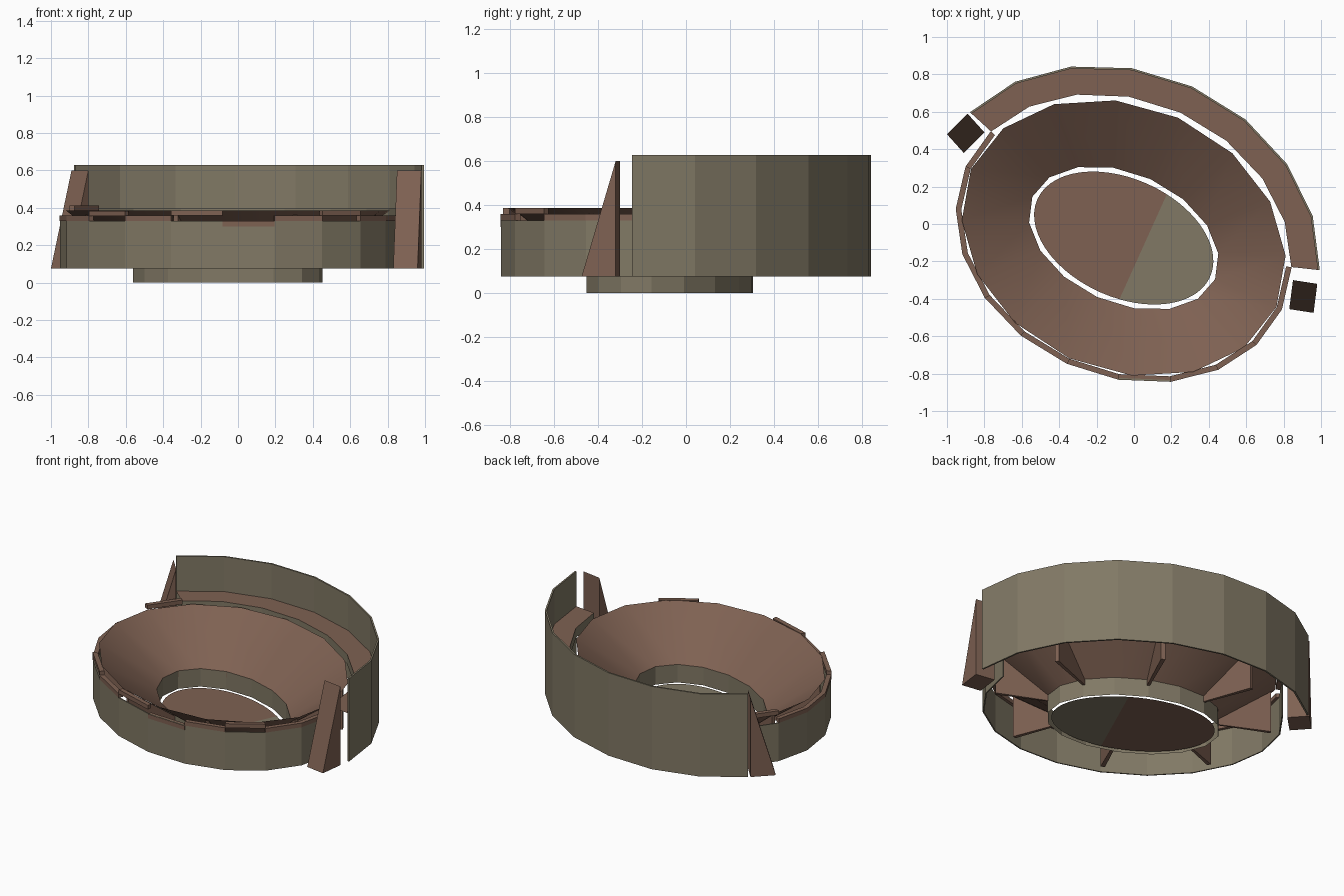
import bpy
from math import radians, sin, cos

if "Cube" in bpy.data.objects:
    bpy.data.objects.remove(bpy.data.objects["Cube"])

A, B, PHI = 0.926, 0.736, radians(-24.3)   # main ellipse of the plan
CX, CY = -0.055, -0.075


def material(name, rgb):
    m = bpy.data.materials.new(name)
    m.diffuse_color = (*rgb, 1)
    m.use_nodes = True
    m.node_tree.nodes["Principled BSDF"].inputs["Base Color"].default_value = m.diffuse_color
    return m


BROWN = material("brown", (0.21, 0.12, 0.085))
STONE = material("stone", (0.22, 0.19, 0.13))


def point(deg, off, z):
    """Point on the plan ellipse grown by off."""
    t = radians(deg)
    x, y = (A + off) * cos(t), (B + off) * sin(t)
    return (CX + x * cos(PHI) - y * sin(PHI), CY + x * sin(PHI) + y * cos(PHI), z)


def make(name, verts, faces, mat):
    me = bpy.data.meshes.new(name)
    me.from_pydata(verts, [], faces)
    me.materials.append(mat)
    ob = bpy.data.objects.new(name, me)
    bpy.context.collection.objects.link(ob)
    return ob


def sweep(name, profile, start, end, step, mat, solid=False):
    """Carry an (offset, z) profile round the ellipse; solid closes the profile."""
    full = end - start == 360
    n = round((end - start) / step) + (0 if full else 1)
    p = len(profile)
    verts = [point(start + i * step, o, z) for i in range(n) for o, z in profile]
    faces = []
    for i in range(n if full else n - 1):
        j = (i + 1) % n
        for k in range(p if solid else p - 1):
            m = (k + 1) % p
            faces.append((i * p + k, j * p + k, j * p + m, i * p + m))
    if solid and not full:
        faces += [tuple(range(p)), tuple(range(n * p - 1, (n - 1) * p - 1, -1))]
    return make(name, verts, faces, mat)


def box_profile(o0, o1, z0, z1):
    return [(o0, z0), (o1, z0), (o1, z1), (o0, z1)]


# sloping seating bowl and the short drum around the field
bowl = sweep("seating_bowl", [(-0.39, 0.12), (-0.03, 0.385)], 0, 360, 22.5, BROWN)
for f in bowl.data.polygons:
    f.use_smooth = True
sweep("field_drum", [(-0.39, 0.12), (-0.39, 0.0)], 0, 360, 22.5, STONE)

# field in two flat pieces
a0 = 77
for name, s, e, mat in (("field_main", a0, 360 - a0, BROWN), ("field_end", -a0, a0, STONE)):
    ring = [point(s + (e - s) * i / 32, -0.42, 0.004) for i in range(33)]
    make(name, ring, [tuple(range(33))], mat)

# tall outer wall, upper ledge and its short riser
sweep("tall_wall", box_profile(0.142, 0.153, 0.075, 0.628), 18, 162, 18, STONE, True)
sweep("upper_ledge", [(0.0, 0.395), (0.142, 0.395)], 18, 162, 18, BROWN)
sweep("ledge_riser", [(0.0, 0.395), (0.0, 0.33)], 18, 162, 18, STONE)

# low wall with a coping made of separate, uneven strips
sweep("low_wall", box_profile(-0.008, 0.0, 0.075, 0.33), 162, 378, 18, STONE, True)
heights = {0: 0.385, 4: 0.355, 6: 0.358, 7: 0.3, 9: 0.358}
for k in range(12):
    z = heights.get(k, 0.33)
    t = 162 + 18 * k
    sweep(f"coping_{k}", box_profile(-0.028, 0.002, z, z + 0.028), t, t + 18, 18, BROWN, True)

# radial fins under the bowl
for k in range(8):
    t = 45 * k
    prof = [(-0.39, 0.08), (-0.06, 0.08), (-0.06, 0.36), (-0.39, 0.118)]
    sweep(f"fin_{k}", prof, t - 0.9, t + 0.9, 1.8, BROWN, True)

# wedge buttresses at both ends of the tall wall
wedges = {
    "left_buttress": [(-0.89, 0.59), (-0.80, 0.49), (-0.91, 0.38), (-1.0, 0.48)],
    "right_buttress": [(0.98, -0.32), (0.85, -0.30), (0.83, -0.455), (0.96, -0.475)],
}
for name, base in wedges.items():
    verts = [(x, y, 0.075) for x, y in base] + [(x, y, 0.6) for x, y in base[:2]]
    make(name, verts, [(0, 1, 2, 3), (0, 4, 5, 1), (2, 5, 4, 3), (1, 5, 2), (0, 3, 4)], BROWN)
